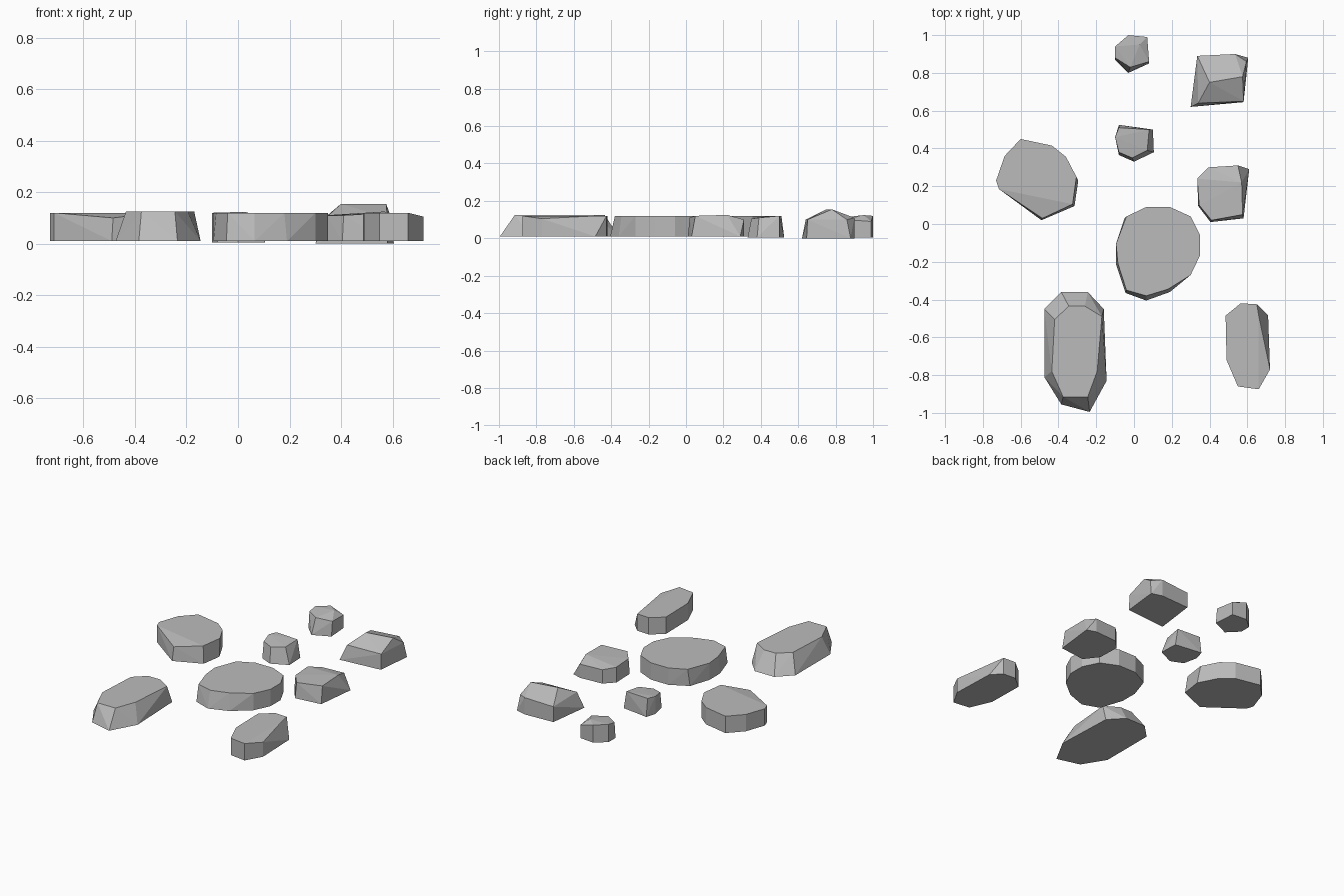
import bpy
import bmesh
from mathutils import Vector

if "Cube" in bpy.data.objects:
    bpy.data.objects.remove(bpy.data.objects["Cube"], do_unlink=True)

CM = 0.01  # outlines are written in hundredths of a unit

stone_grey = bpy.data.materials.new("stone_grey")
stone_grey.use_nodes = True
grey = (0.5, 0.5, 0.5, 1.0)
stone_grey.diffuse_color = grey
stone_grey.node_tree.nodes["Principled BSDF"].inputs["Base Color"].default_value = grey


def stone(name, foot, shifts=None, ridge=(), bottom=1, height=12):
    """Hull of a foot outline and a crown: the same outline lifted to height,
    with chosen corners shifted, plus optional ridge points."""
    shifts = shifts or {}
    points = [Vector((x, y, bottom)) for x, y in foot]
    for i, (x, y) in enumerate(foot):
        points.append(Vector((x, y, height)) + Vector(shifts.get(i, (0, 0, 0))))
    points += [Vector(p) for p in ridge]

    bm = bmesh.new()
    for p in points:
        bm.verts.new(p * CM)
    bmesh.ops.convex_hull(bm, input=bm.verts[:])
    loose = [v for v in bm.verts if not v.link_faces]
    bmesh.ops.delete(bm, geom=loose, context="VERTS")
    bmesh.ops.dissolve_limit(bm, angle_limit=0.02, verts=bm.verts[:], edges=bm.edges[:])
    bmesh.ops.recalc_face_normals(bm, faces=bm.faces[:])

    mesh = bpy.data.meshes.new(name)
    bm.to_mesh(mesh)
    bm.free()
    mesh.materials.append(stone_grey)
    obj = bpy.data.objects.new(name, mesh)
    bpy.context.collection.objects.link(obj)
    return obj


# Small pebbles at the back
stone("back_pebble",
      foot=[(-10, 94), (-3, 100), (7, 99), (8, 85), (-3, 80), (-10, 87)],
      shifts={2: (0, 0, -3), 3: (0, 1, -2), 4: (1, 3, -1), 5: (0, 1, -1)},
      ridge=[(3, 95, 12.4)], bottom=0.5)

stone("middle_pebble",
      foot=[(-10, 46), (-8, 52.5), (10, 50), (10.5, 38), (0, 33), (-8, 36.5)],
      shifts={1: (0, -1.5, 0), 2: (-2, 0, 0), 3: (-3.5, 1, -1),
              4: (-1, 2, -1.5), 5: (0, 1.5, -1)}, bottom=0.5)

# Ridged stone at the back left
stone("ridged_stone",
      foot=[(30, 62), (33.5, 89), (53.5, 90), (60.5, 88), (58, 64.5)],
      shifts={0: (4, 2, 0), 2: (0, 0, 1), 3: (-1, -2, 0), 4: (0, 0.5, 0)},
      ridge=[(40, 75, 15.5), (57.5, 78, 15.5)], bottom=0, height=10)

# Sloping stone at the middle left
stone("sloping_stone",
      foot=[(33.5, 24), (39.5, 30), (55, 31), (61, 29), (58, 3), (40.5, 1), (34, 9.5)],
      shifts={0: (0, 0, -1), 1: (0, 0, -2), 2: (0, 0, -2), 3: (-4, -7, 0.5),
              4: (-0.5, 2, 0), 5: (0.5, 1, -1), 6: (0.5, 0.5, -1)})

# Broad round stone at the right
stone("right_round_stone",
      foot=[(-73, 23), (-68.5, 36), (-60, 45), (-43.5, 41.5), (-36, 35.5),
            (-29.5, 23), (-31.5, 9.5), (-49, 2), (-71.5, 18.5)],
      shifts={5: (-1, 2, 0), 6: (-1, 1, 0), 7: (0.5, 1, -2)})

# Large round stone in the centre
stone("centre_round_stone",
      foot=[(-9.5, -10.5), (-5, 3), (6.5, 9), (19, 9), (30, 4), (35, -6), (35, -16.5),
            (30, -27), (19, -36), (6.5, -40.5), (-4.5, -36.5), (-9.5, -21.5)],
      shifts={1: (1, 1, 0), 8: (-1, 1.5, 0), 9: (0, 2.5, 0),
              10: (0.5, 1.5, 0), 11: (1, 0.5, 0)})

# Long stones at the front
stone("front_left_long_stone",
      foot=[(48.5, -48.5), (56.5, -42), (65, -42.5), (71, -48.5),
            (72, -77), (66, -87.5), (55, -86), (49, -72)],
      shifts={3: (-5, 0, 0), 4: (0, 0, -1.5)})

stone("front_right_long_stone",
      foot=[(-47.5, -45), (-38.5, -36), (-24.5, -36), (-16, -45),
            (-14.5, -83), (-23.5, -99.5), (-38.5, -95.5), (-47.5, -81)],
      shifts={0: (5.5, -5.5, 0), 1: (4, -7.5, 0), 2: (-1.5, -7.5, 0), 3: (-1, -4, 0),
              4: (-5, 5, 0), 5: (-1, 8, 0), 6: (1, 4, 0), 7: (4, 3, 0)}, height=12.5)
